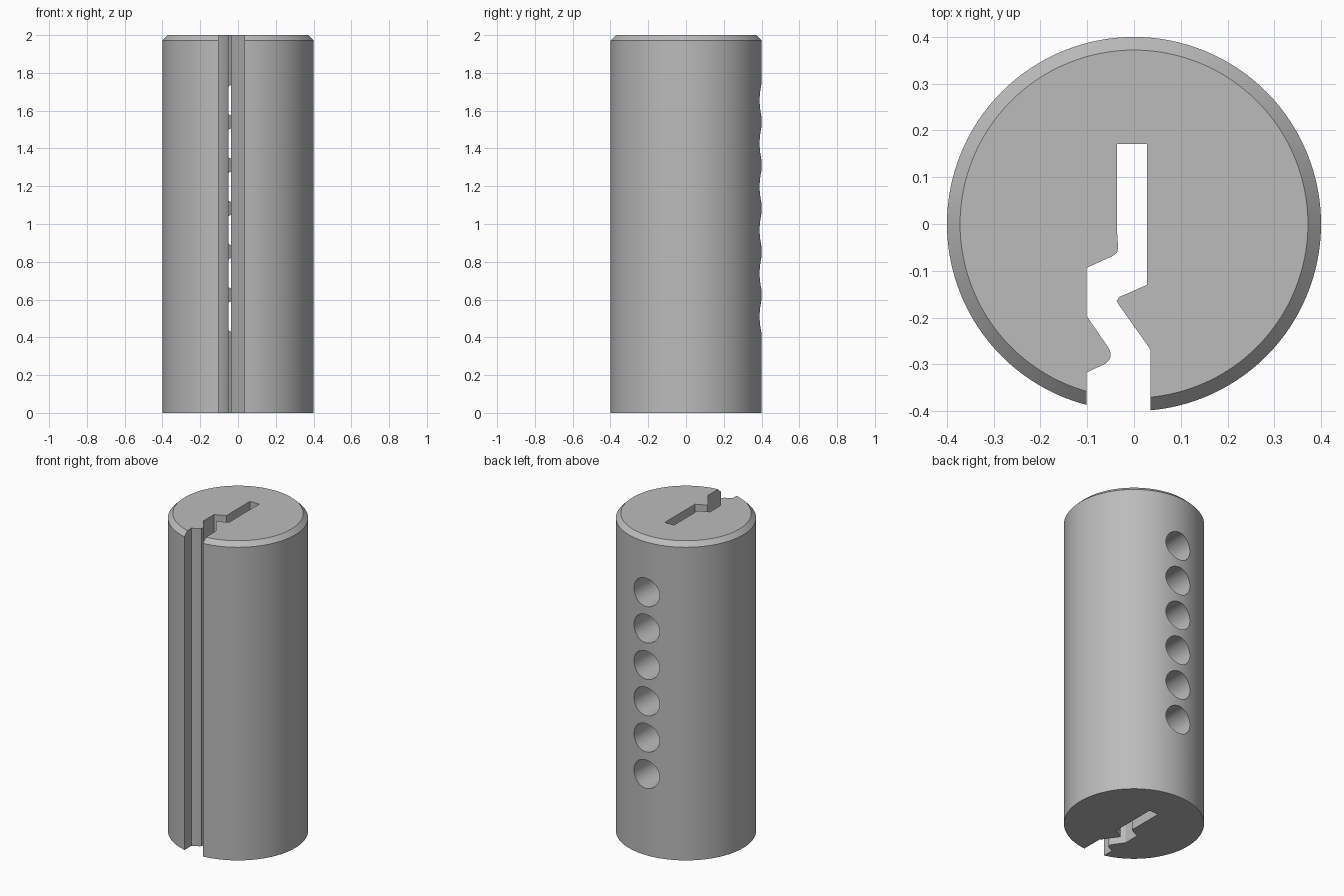
import bpy
import bmesh
import math

RADIUS, HEIGHT, CHAMFER = 0.4, 2.0, 0.028
SEGMENTS = 128
HOLE_RADIUS, HOLE_COUNT, FIRST_HOLE, HOLE_PITCH = 0.089, 6, 0.51, 0.229
HOLE_BACK, HOLE_END = 0.6, -0.1

if "Cube" in bpy.data.objects:
    bpy.data.objects.remove(bpy.data.objects["Cube"], do_unlink=True)

metal = bpy.data.materials.new("grey metal")
metal.use_nodes = True
grey = (0.5, 0.5, 0.5, 1)
metal.diffuse_color = grey
metal.node_tree.nodes["Principled BSDF"].inputs["Base Color"].default_value = grey


def make_object(name, bm):
    bmesh.ops.recalc_face_normals(bm, faces=bm.faces)
    mesh = bpy.data.meshes.new(name)
    bm.to_mesh(mesh)
    bm.free()
    mesh.materials.append(metal)
    obj = bpy.data.objects.new(name, mesh)
    bpy.context.collection.objects.link(obj)
    return obj


def prism(name, outline, axis, start, end):
    """Extrude a 2D outline along y or z."""
    bm = bmesh.new()
    place = (lambda a, b, c: (a, b, c)) if axis == "z" else (lambda a, b, c: (a, c, b))
    face = bm.faces.new([bm.verts.new(place(a, b, start)) for a, b in outline])
    moved = bmesh.ops.extrude_face_region(bm, geom=[face])["geom"]
    bmesh.ops.translate(bm, vec=place(0, 0, end - start),
                        verts=[v for v in moved if isinstance(v, bmesh.types.BMVert)])
    return make_object(name, bm)


def circle(cx, cy, radius, count):
    return [(cx + radius * math.cos(math.tau * i / count),
             cy + radius * math.sin(math.tau * i / count)) for i in range(count)]


def cut(target, cutter):
    cutter.hide_render = True
    mod = target.modifiers.new(cutter.name, "BOOLEAN")
    mod.operation = "DIFFERENCE"
    mod.solver = "EXACT"
    mod.object = cutter
    bpy.context.view_layer.objects.active = target
    bpy.ops.object.modifier_apply(modifier=mod.name)
    bpy.data.objects.remove(cutter, do_unlink=True)


# Cylindrical plug with a chamfered top rim
plug = prism("plug_body", circle(0, 0, RADIUS, SEGMENTS), "z", 0, HEIGHT)
bm = bmesh.new()
bm.from_mesh(plug.data)
rim = [e for e in bm.edges if all(v.co.z > HEIGHT - 0.01 for v in e.verts)]
bmesh.ops.bevel(bm, geom=rim, offset=CHAMFER, segments=1, affect="EDGES")
bm.to_mesh(plug.data)
bm.free()

# Warded keyway running the full height
left_wall = [(-0.036, 0.171), (-0.036, -0.02), (-0.034, -0.05), (-0.036, -0.061),
             (-0.045, -0.068), (-0.102, -0.094), (-0.102, -0.196),
             (-0.055, -0.264), (-0.05, -0.275), (-0.051, -0.288),
             (-0.06, -0.298), (-0.102, -0.318), (-0.102, -0.5)]
right_wall = [(0.035, -0.5), (0.035, -0.268), (-0.033, -0.172),
              (-0.037, -0.164), (-0.031, -0.156), (0.028, -0.13), (0.028, 0.171)]
cut(plug, prism("keyway_cutter", left_wall + right_wall, "z", -0.1, HEIGHT + 0.1))

# Row of pin holes drilled from the back into the keyway
for i in range(HOLE_COUNT):
    outline = circle(0, FIRST_HOLE + i * HOLE_PITCH, HOLE_RADIUS, 48)
    cut(plug, prism("pin_hole_cutter", outline, "y", HOLE_END, HOLE_BACK))

# Smooth round walls, crisp edges
bpy.ops.object.select_all(action="DESELECT")
plug.select_set(True)
bpy.context.view_layer.objects.active = plug
bpy.ops.object.shade_smooth_by_angle(angle=math.radians(25))
